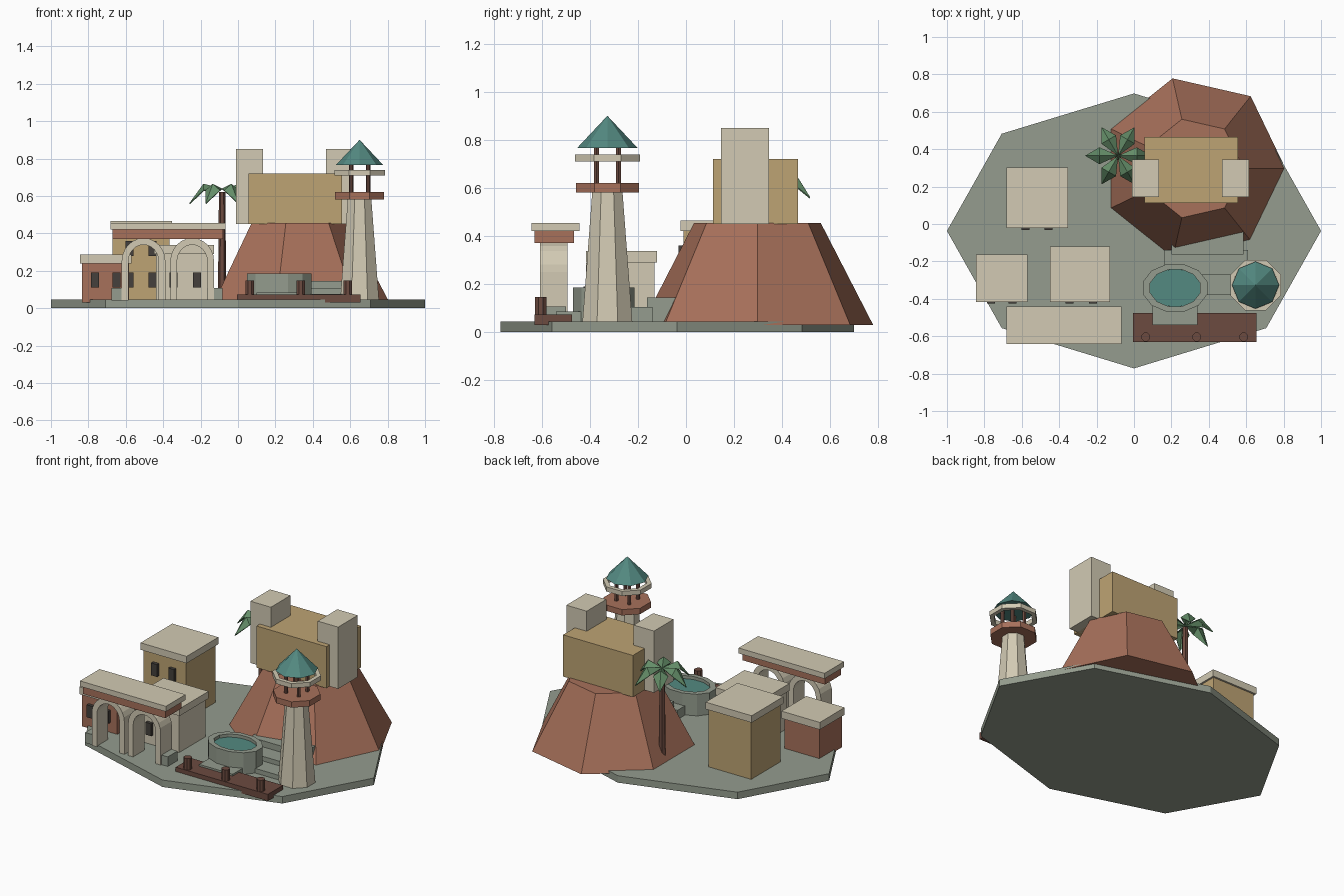
import bpy, bmesh, math
from mathutils import Vector

if "Cube" in bpy.data.objects:
    bpy.data.objects.remove(bpy.data.objects["Cube"])

mats = {}
COLORS = {"sage": (147, 155, 141), "clay": (166, 112, 91), "cream": (209, 201, 178),
          "tan": (188, 162, 115), "teal": (84, 136, 128), "wood": (108, 76, 66),
          "dark": (70, 66, 62), "leaf": (100, 140, 104)}


def material(key):
    if key not in mats:
        m = bpy.data.materials.new(key)
        m.diffuse_color = [(c / 255) ** 2.2 for c in COLORS[key]] + [1]
        m.use_nodes = True
        m.node_tree.nodes["Principled BSDF"].inputs["Base Color"].default_value = m.diffuse_color
        mats[key] = m
    return mats[key]


def finish(name, bm, color):
    bmesh.ops.recalc_face_normals(bm, faces=bm.faces)
    me = bpy.data.meshes.new(name)
    bm.to_mesh(me)
    bm.free()
    me.materials.append(material(color))
    ob = bpy.data.objects.new(name, me)
    bpy.context.collection.objects.link(ob)
    return ob


def box(name, color, x0, x1, y0, y1, z0, z1):
    bm = bmesh.new()
    bmesh.ops.create_cube(bm, size=1)
    for v in bm.verts:
        v.co = ((x0 + x1) / 2 + v.co.x * (x1 - x0), (y0 + y1) / 2 + v.co.y * (y1 - y0),
                (z0 + z1) / 2 + v.co.z * (z1 - z0))
    return finish(name, bm, color)


def lathe(name, color, center, profile, n, start=0.0, sy=1.0, ring=False):
    """Turn (radius, z) points around a vertical axis with n sides; ring=True closes the profile."""
    bm = bmesh.new()
    rows = []
    for r, z in profile:
        rows.append([bm.verts.new((center[0] + r * math.cos(start + math.tau * i / n),
                                   center[1] + r * sy * math.sin(start + math.tau * i / n), z))
                     for i in range(n)])
    pairs = list(zip(rows, rows[1:])) + ([(rows[-1], rows[0])] if ring else [])
    for a, b in pairs:
        for i in range(n):
            j = (i + 1) % n
            bm.faces.new((a[i], a[j], b[j], b[i]))
    if not ring:
        bm.faces.new(rows[0])
        bm.faces.new(rows[-1])
    bmesh.ops.remove_doubles(bm, verts=bm.verts, dist=1e-5)
    return finish(name, bm, color)


# Ground slab and rocky hill
lathe("ground_slab", "sage", (0, -0.037), [(1, 0), (1, 0.045)], 8, 0, 0.735)
lathe("rocky_hill", "clay", (0.316, 0.297), [(0.494, 0.03), (0.27, 0.455)], 7)

# Fort on the hill
box("fort_hall", "tan", 0.055, 0.555, 0.112, 0.465, 0.45, 0.72)
for side, x in (("left", -0.012), ("right", 0.47)):
    box("fort_tower_" + side, "cream", x, x + 0.146, 0.145, 0.345, 0.45, 0.85)

# Lighthouse
LH = (0.65, -0.327)
T = math.pi / 8
lathe("lighthouse_shaft", "cream", LH, [(0.112, 0.045), (0.068, 0.585)], 8, T)
lathe("lighthouse_gallery", "clay", LH, [(0.142, 0.582), (0.142, 0.62)], 8, T)
for i in range(4):
    a = math.pi / 4 + i * math.pi / 2
    lathe("lantern_post", "wood", (LH[0] + 0.064 * math.cos(a), LH[1] + 0.064 * math.sin(a)),
          [(0.012, 0.61), (0.012, 0.775)], 6)
lathe("lighthouse_railing", "cream", LH,
      [(0.146, 0.71), (0.146, 0.74), (0.118, 0.74), (0.118, 0.71)], 8, T, ring=True)
lathe("lighthouse_roof", "teal", LH, [(0.126, 0.766), (0.0001, 0.90)], 8)


# Houses with slab roofs and front windows
def house(name, color, x0, x1, y0, y1, h, roof, windows, rows):
    t = 0.012
    box(name + "_walls", color, x0 + t, x1 - t, y0 + t, y1 - t, 0.03, h)
    box(name + "_roof", "cream", x0, x1, y0, y1, h, roof)
    for wx in windows:
        for wz in rows:
            box(name + "_window", "dark", wx - 0.021, wx + 0.021, y0 - 0.009, y0 + 0.03,
                wz, wz + 0.08)


house("clay_house", "clay", -0.845, -0.57, -0.417, -0.163, 0.24, 0.287, (-0.765, -0.65), (0.11,))
house("cream_house", "cream", -0.45, -0.127, -0.417, -0.12, 0.29, 0.337, (-0.345, -0.22), (0.11,))
house("tan_house", "tan", -0.683, -0.353, -0.022, 0.303, 0.42, 0.465, (-0.58, -0.457),
      (0.11, 0.28))


# Arcade: two arches carrying a beam and a slab roof
def arch(name, cx, half, spring, rise, thick, y0, y1):
    def outline(d):
        pts = [(cx - half + d, 0.04)]
        for i in range(13):
            a = math.pi * (1 - i / 12)
            pts.append((cx + (half - d) * math.cos(a), spring + (rise - d) * math.sin(a)))
        return pts + [(cx + half - d, 0.04)]
    bm = bmesh.new()
    loops = [[bm.verts.new((x, y, z)) for x, z in outline(d)]
             for d, y in ((0, y0), (thick, y0), (thick, y1), (0, y1))]
    for k in range(4):
        a, b = loops[k], loops[(k + 1) % 4]
        for i in range(len(a) - 1):
            bm.faces.new((a[i], a[i + 1], b[i + 1], b[i]))
    for e in (0, -1):
        bm.faces.new([lp[e] for lp in loops])
    finish(name, bm, "cream")


for side, cx in (("left", -0.505), ("right", -0.245)):
    arch("arch_" + side, cx, 0.117, 0.25, 0.125, 0.036, -0.608, -0.493)
box("arcade_beam", "clay", -0.67, -0.08, -0.63, -0.465, 0.37, 0.422)
box("arcade_roof", "cream", -0.683, -0.067, -0.642, -0.442, 0.42, 0.455)
for side, x in (("left", -0.675), ("right", -0.165)):
    box("arcade_block_" + side, "sage", x, x + 0.082, -0.60, -0.50, 0.04, 0.107)

# Fountain pool with front step
POOL = (0.22, -0.342)
lathe("fountain_basin", "sage", POOL,
      [(0.178, 0.04), (0.178, 0.185), (0.138, 0.185), (0.138, 0.04)], 12, math.pi / 12, 0.74,
      ring=True)
lathe("fountain_water", "teal", POOL, [(0.142, 0.05), (0.142, 0.165)], 16, 0, 0.72)
box("fountain_step", "sage", 0.10, 0.34, -0.54, -0.40, 0.04, 0.085)

# Steps climbing to the hill
box("hill_step_low", "sage", 0.18, 0.60, -0.38, -0.26, 0.04, 0.075)
box("hill_step_middle", "sage", 0.16, 0.61, -0.27, -0.14, 0.04, 0.105)
box("hill_step_top", "sage", 0.20, 0.585, -0.162, -0.04, 0.04, 0.145)

# Wooden dock and mooring posts
box("dock", "wood", -0.005, 0.655, -0.63, -0.475, 0.03, 0.073)
for x in (0.063, 0.335, 0.587):
    lathe("mooring_post", "wood", (x, -0.604), [(0.025, 0.03), (0.025, 0.147)], 8, T)

# Palm tree
PALM = Vector((-0.085, 0.365, 0))
lathe("palm_trunk", "wood", PALM, [(0.023, 0.0), (0.017, 0.62)], 6)
for i in range(6):
    a = i * math.pi / 3
    u, s = Vector((math.cos(a), math.sin(a), 0)), Vector((-math.sin(a), math.cos(a), 0))
    bm = bmesh.new()
    P = [bm.verts.new(PALM + u * d + s * w + Vector((0, 0, z))) for d, w, z in
         ((0, 0, 0.64), (0.10, 0, 0.665), (0.176, 0, 0.56), (0.10, 0.045, 0.63), (0.10, -0.045, 0.63))]
    for f in ((0, 1, 3), (1, 2, 3), (0, 4, 1), (1, 4, 2)):
        bm.faces.new([P[k] for k in f])
    leaf = finish("palm_leaf", bm, "leaf")
    mod = leaf.modifiers.new("thickness", "SOLIDIFY")
    mod.thickness = 0.006
